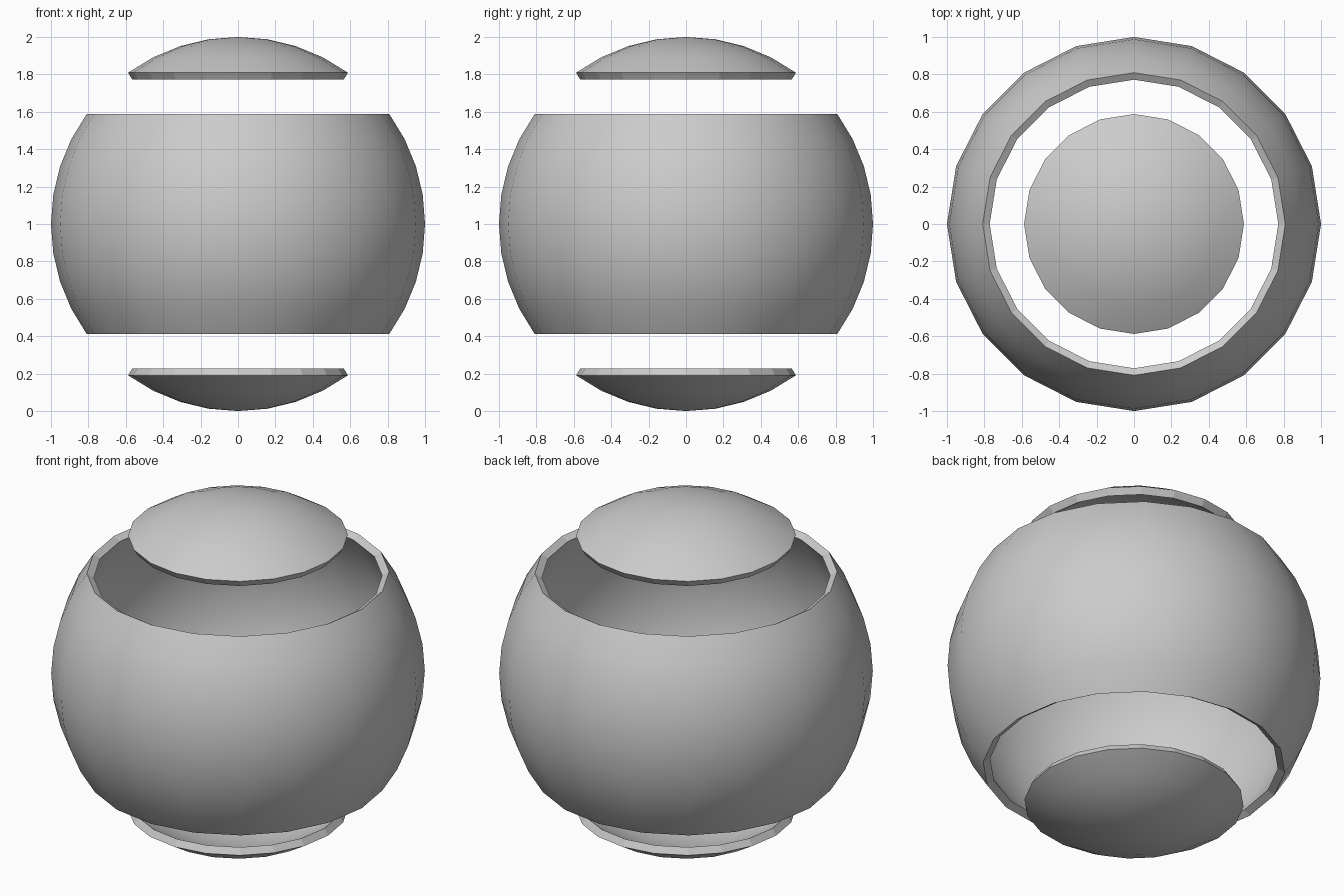
import bpy, bmesh
from mathutils import Vector

if "Cube" in bpy.data.objects:
    bpy.data.objects.remove(bpy.data.objects["Cube"])

CENTRE = Vector((0, 0, 1))


def shell_part(name, low, high):
    """Slice of a 20 x 20 unit sphere between two relative heights, given thickness."""
    bm = bmesh.new()
    bmesh.ops.create_uvsphere(bm, u_segments=20, v_segments=20, radius=1)
    outside = [f for f in bm.faces
               if not low < f.calc_center_median().z < high]
    bmesh.ops.delete(bm, geom=outside, context='FACES')
    mesh = bpy.data.meshes.new(name)
    bm.to_mesh(mesh)
    bm.free()

    obj = bpy.data.objects.new(name, mesh)
    bpy.context.collection.objects.link(obj)
    obj.location = CENTRE
    solid = obj.modifiers.new("thickness", 'SOLIDIFY')
    solid.thickness = 0.044
    solid.offset = -1
    bpy.context.view_layer.objects.active = obj
    obj.select_set(True)
    bpy.ops.object.modifier_apply(modifier=solid.name)
    obj.select_set(False)

    # Curved surfaces smooth, cut rims flat
    for p in obj.data.polygons:
        p.use_smooth = abs(p.normal.dot(p.center.normalized())) > 0.6
    return obj


# Open middle band and the two separate caps
shell_part("middle_band", -0.588, 0.588)
shell_part("top_cap", 0.809, 2)
shell_part("bottom_cap", -2, -0.809)
